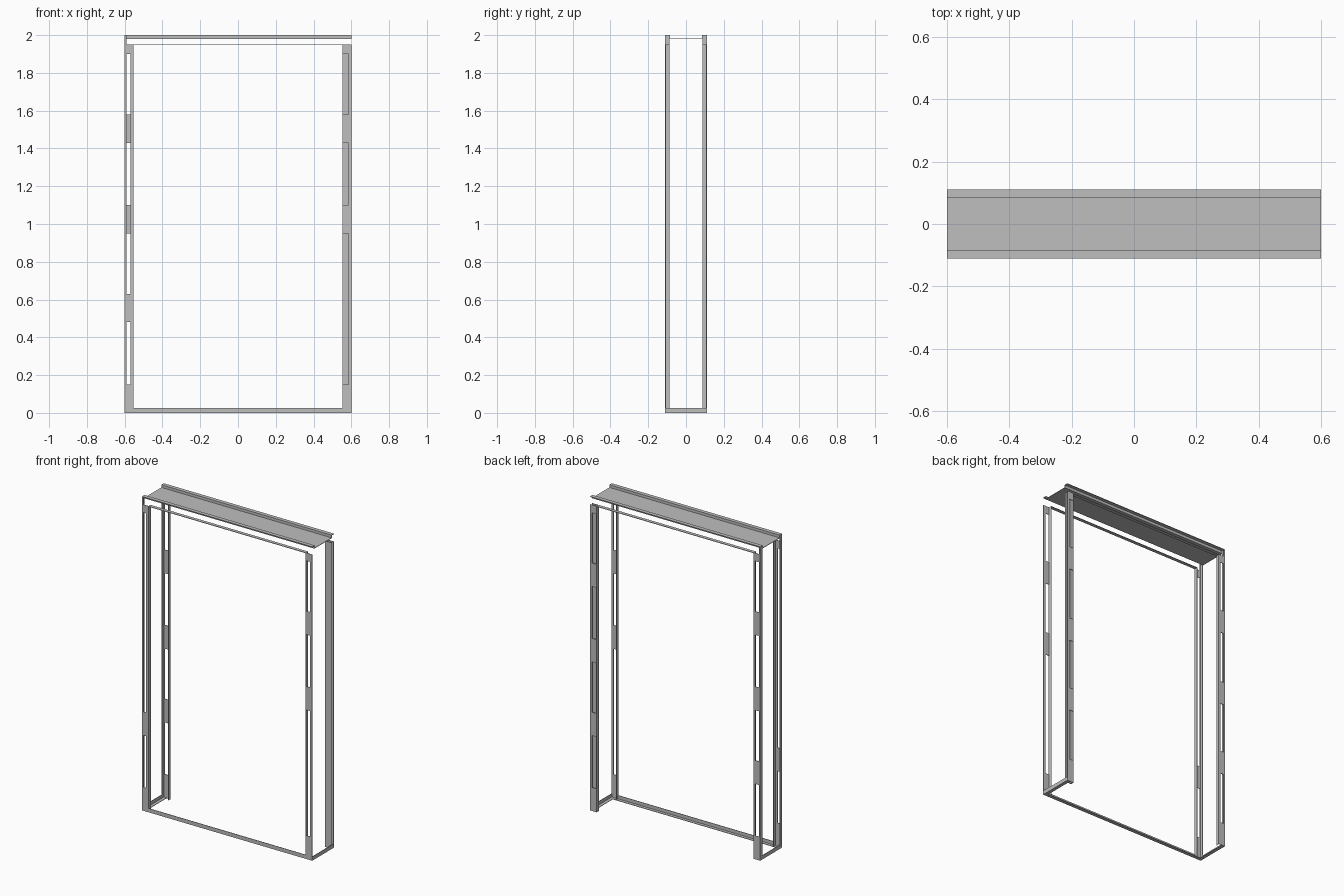
import bpy, bmesh
from mathutils import Matrix, Vector

if "Cube" in bpy.data.objects:
    bpy.data.objects.remove(bpy.data.objects["Cube"], do_unlink=True)

grey = bpy.data.materials.new("sheet metal grey")
grey.use_nodes = True
grey.diffuse_color = (0.52, 0.52, 0.52, 1)
grey.node_tree.nodes["Principled BSDF"].inputs["Base Color"].default_value = grey.diffuse_color

T = 0.003           # sheet thickness
W, D = 0.6, 0.11    # half width and half depth
LIP = 0.022         # folded lip size
POST_TOP = 1.95
BATTENS = [0, 0.48, 0.95, 1.43, 1.9]


def make_part(name, boxes):
    """Join axis-aligned plates, each (x0, x1, y0, y1, z0, z1), into one object."""
    bm = bmesh.new()
    for x0, x1, y0, y1, z0, z1 in boxes:
        centre = Vector((x0 + x1, y0 + y1, z0 + z1)) / 2
        size = (abs(x1 - x0), abs(y1 - y0), abs(z1 - z0), 1)
        bmesh.ops.create_cube(bm, size=1, matrix=Matrix.Translation(centre) @ Matrix.Diagonal(size))
    mesh = bpy.data.meshes.new(name)
    bm.to_mesh(mesh)
    bm.free()
    mesh.materials.append(grey)
    obj = bpy.data.objects.new(name, mesh)
    bpy.context.collection.objects.link(obj)


def post(name, sx, sy, slot, skip=(), extended=False, backed=False):
    """Slotted face, inner web, battens; sx and sy choose the corner."""
    inner, outer = slot
    face = (sy * D, sy * (D - T))
    depth = (sy * D, sy * (D - LIP))
    edge = 0.553
    top = 2 if extended else POST_TOP
    boxes = [
        (sx * outer, sx * W, *face, 0, top),
        (sx * edge, sx * inner, *face, 0, POST_TOP),
        (sx * edge, sx * (edge + T), *depth, 0, POST_TOP),
    ]
    for i, z in enumerate(BATTENS):
        if i not in skip:
            boxes.append((sx * inner, sx * outer, *face, z, min(z + 0.15, POST_TOP)))
    if extended:
        boxes.append((sx * (W - T), sx * W, *depth, 0, top))
    if backed:
        y = sy * (D - LIP)
        boxes.append((sx * edge, sx * W, y, y + sy * T, 0, POST_TOP))
    make_part(name, boxes)


# Corner posts
post("front_left_post", 1, -1, (0.557, 0.585), skip=(1,))
post("back_left_post", 1, 1, (0.557, 0.585), backed=True)
post("front_right_post", -1, -1, (0.57, 0.59), skip=(2, 3), extended=True)
post("back_right_post", -1, 1, (0.565, 0.59), extended=True)

# Top pan with raised, outward-folded lips
inner_y = D - LIP
pan = [(-W, W, -inner_y, inner_y, 1.98, 1.98 + T)]
for s in (-1, 1):
    pan.append((-W, W, s * inner_y, s * (inner_y - T), 1.98, 2))
    pan.append((-W, W, s * inner_y, s * D, 2 - T, 2))
make_part("top_pan", pan)

# Thin horizontal strips joining the post heads
for name, s in (("front_head_strip", -1), ("back_head_strip", 1)):
    make_part(name, [(-0.555, 0.555, s * D, s * inner_y, POST_TOP - T, POST_TOP)])

# Bottom rails: folded angles along the front and both sides
make_part("front_bottom_rail", [
    (-W, W, -D, -D + T, 0, 0.025),
    (-W, W, -D, -inner_y, 0, T),
])
for name, s in (("left_bottom_rail", 1), ("right_bottom_rail", -1)):
    make_part(name, [
        (s * (W - T), s * W, -D, D, 0, 0.025),
        (s * (W - LIP), s * W, -D, D, 0, T),
    ])
